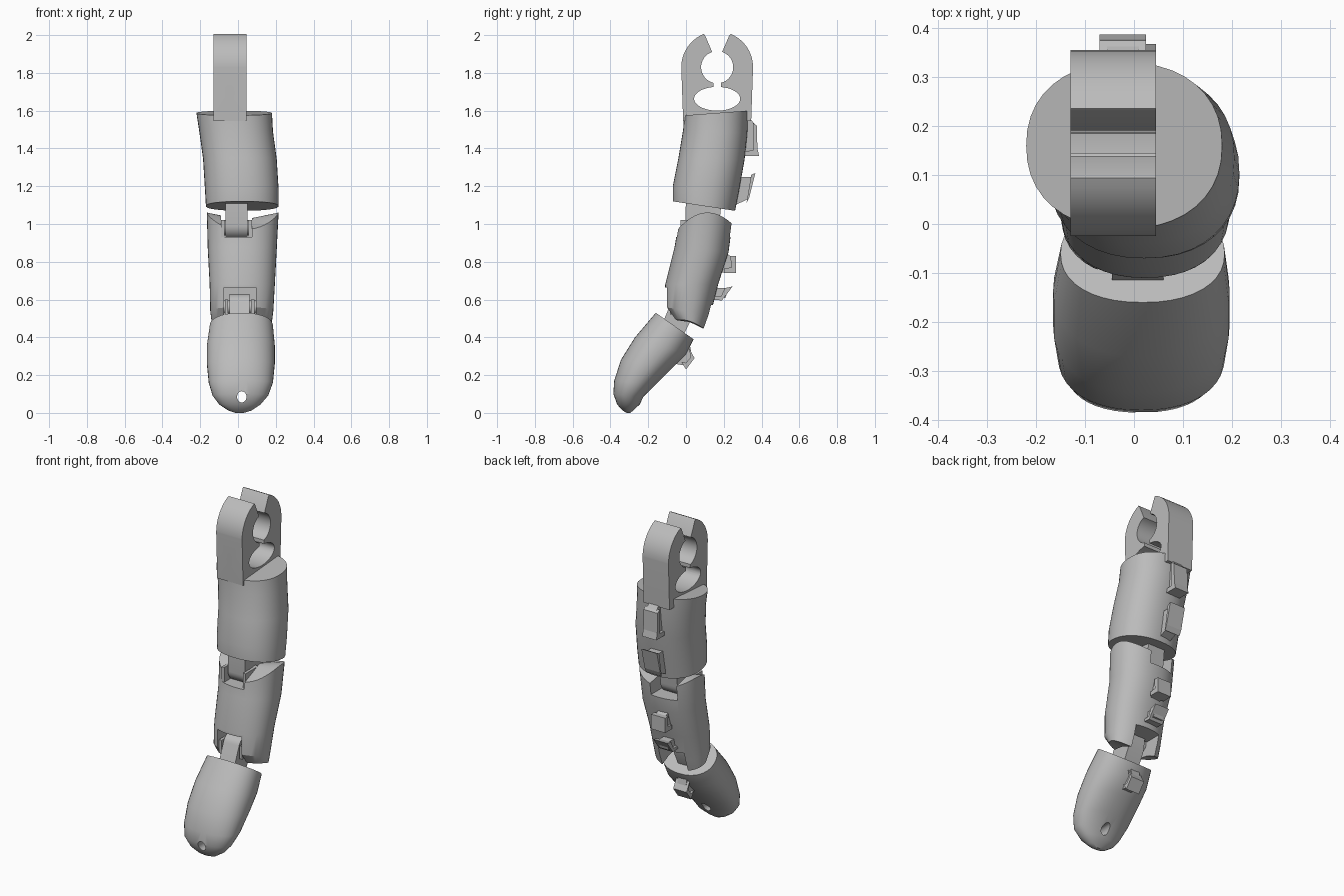
import bpy, bmesh, math
from mathutils import Vector

cube = bpy.data.objects.get("Cube")
if cube:
    bpy.data.objects.remove(cube, do_unlink=True)

grey = bpy.data.materials.new("plain grey")
grey.use_nodes = True
grey.diffuse_color = (0.5, 0.5, 0.5, 1)
grey.node_tree.nodes["Principled BSDF"].inputs["Base Color"].default_value = (0.5, 0.5, 0.5, 1)


def finish(bm, name, smooth=None):
    bmesh.ops.recalc_face_normals(bm, faces=bm.faces)
    mesh = bpy.data.meshes.new(name)
    bm.to_mesh(mesh)
    bm.free()
    mesh.materials.append(grey)
    ob = bpy.data.objects.new(name, mesh)
    bpy.context.collection.objects.link(ob)
    if smooth:
        shade(ob, smooth)
    return ob


def activate(ob):
    bpy.ops.object.select_all(action='DESELECT')
    ob.select_set(True)
    bpy.context.view_layer.objects.active = ob


def shade(ob, degrees=30):
    activate(ob)
    bpy.ops.object.shade_smooth_by_angle(angle=math.radians(degrees))


def loft(name, rings, sides=40, power=0.9):
    """Each ring: left x, right x, front (y, z), back (y, z), side lift."""
    bm = bmesh.new()
    loops = []
    for x0, x1, front, back, lift in rings:
        loop = []
        for i in range(sides):
            a = 2 * math.pi * i / sides
            c, s = (math.copysign(abs(f(a)) ** power, f(a)) for f in (math.cos, math.sin))
            t = (1 - s) / 2
            y = back[0] + (front[0] - back[0]) * t
            z = back[1] + (front[1] - back[1]) * t + lift * (1 - s * s)
            loop.append(bm.verts.new(((x0 + x1) / 2 + c * (x1 - x0) / 2, y, z)))
        loops.append(loop)
    for low, high in zip(loops, loops[1:]):
        for i in range(sides):
            j = (i + 1) % sides
            bm.faces.new((low[i], low[j], high[j], high[i]))
    for loop in (loops[0], loops[-1]):
        centre = bm.verts.new(sum((v.co for v in loop), Vector()) / sides)
        for i in range(sides):
            bm.faces.new((loop[i], loop[(i + 1) % sides], centre))
    return finish(bm, name)


def extrude(name, outline, x0, x1, smooth=None):
    """Side profile of (y, z) points pushed along x."""
    bm = bmesh.new()
    face = bm.faces.new([bm.verts.new((x0, y, z)) for y, z in outline])
    moved = bmesh.ops.extrude_face_region(bm, geom=[face])["geom"]
    bmesh.ops.translate(bm, vec=(x1 - x0, 0, 0),
                        verts=[g for g in moved if isinstance(g, bmesh.types.BMVert)])
    return finish(bm, name, smooth)


def arc(cy, cz, ry, rz, start, end, n=16):
    angles = [math.radians(start + (end - start) * i / n) for i in range(n + 1)]
    return [(cy + ry * math.cos(a), cz + rz * math.sin(a)) for a in angles]


def box(y0, y1, z0, z1):
    return [(y0, z0), (y1, z0), (y1, z1), (y0, z1)]


def cut(ob, cutter):
    cutter.hide_render = True
    mod = ob.modifiers.new("cut", 'BOOLEAN')
    mod.operation, mod.solver, mod.object = 'DIFFERENCE', 'EXACT', cutter
    activate(ob)
    bpy.ops.object.modifier_apply(modifier=mod.name)
    bpy.data.objects.remove(cutter, do_unlink=True)


def bore(x, y, z, rx, rz, length):
    """Oval drill running along y."""
    bm = bmesh.new()
    bmesh.ops.create_cone(bm, cap_ends=True, segments=20, radius1=1, radius2=1, depth=length)
    for v in bm.verts:
        v.co = Vector((x + v.co.x * rx, y + v.co.z, z + v.co.y * rz))
    return finish(bm, "drill")


# Base finger segment
base = loft("base_segment", [
    (-.17, .215, (-.07, 1.12), (.26, 1.07), 0),
    (-.175, .215, (-.07, 1.2), (.28, 1.17), 0),
    (-.185, .205, (-.04, 1.35), (.31, 1.34), 0),
    (-.205, .185, (-.015, 1.5), (.325, 1.48), 0),
    (-.22, .18, (-.01, 1.575), (.33, 1.6), 0)])
shade(base)

# Middle segment, slotted at both ends for the hinges
middle = loft("middle_segment", [
    (-.14, .18, (-.06, .49), (.1, .44), .02),
    (-.147, .187, (-.11, .56), (.13, .52), 0),
    (-.15, .195, (-.11, .68), (.17, .68), 0),
    (-.16, .205, (-.06, .88), (.225, .85), 0),
    (-.165, .215, (-.045, .97), (.245, 1.0), .075)])
cut(middle, extrude("slot", box(-.3, .4, .93, 1.2), -.09, .075))
cut(middle, extrude("slot", box(-.3, .02, .4, .665), -.075, .095))
cut(middle, extrude("slot", box(-.1, .4, .3, .57), -.075, .095))
shade(middle)

# Fingertip, drilled through near the end
tip = loft("fingertip", [
    (-.15, .185, (-.16, .53), (.04, .39), 0),
    (-.165, .195, (-.27, .4), (0, .31), 0),
    (-.165, .195, (-.345, .28), (-.07, .24), 0),
    (-.155, .185, (-.38, .17), (-.16, .15), 0),
    (-.135, .16, (-.385, .1), (-.225, .085), 0),
    (-.1, .12, (-.365, .045), (-.245, .045), 0),
    (-.05, .07, (-.335, .012), (-.28, .012), 0),
    (-.015, .03, (-.315, 0), (-.295, 0), 0)])
cut(tip, bore(.02, -.3, .085, .025, .03, .4))
shade(tip)

# Hinge tabs with rounded ends, and their pins
extrude("upper_hinge_tab", [(.19, 1.13), (.0, 1.13)] + arc(.085, .99, .09, .075, 180, 360),
        -.065, .05, 30)
extrude("upper_hinge_pin", arc(.085, .98, .04, .04, 0, 342, 19), -.1, .085, 30)
extrude("lower_hinge_tab", [(-.13, .46), (-.02, .4), (.03, .5)] + arc(-.02, .57, .06, .06, 0, 160),
        -.045, .06, 30)
extrude("lower_hinge_pin", arc(-.02, .56, .035, .035, 0, 342, 19), -.085, .105, 30)

# Hinge cheeks beside each tab
for side, x in (("right", -.09), ("left", .055)):
    extrude("upper_cheek_" + side, box(-.03, .08, .92, 1.02), x, x + .018)
for side, x in (("right", -.07), ("left", .07)):
    extrude("lower_cheek_" + side, box(-.085, .0, .52, .6), x, x + .018)

# Snap clip: open ring above an oval window
left = [(-.015, 1.545), (-.025, 1.83)] + arc(.165, 1.83, .19, .19, 178, 112, 10)
left += [(.1, 2.0)] + arc(.165, 1.83, .085, .085, 108, 256, 16)
left += [(.145, 1.727)] + arc(.165, 1.663, .122, .063, 100, 270, 18)
right = [(.33 - y, z) for y, z in reversed(left[:-1])]
clip = extrude("snap_clip", left + right, -.13, .045)
cut(clip, bore(-.045, .0, 1.675, .018, .045, .2))
shade(clip)


# Cord hooks along the back: stem plus wider lip
def hook(name, stem, lip, x0, x1):
    extrude(name + "_stem", stem, x0 + .015, x1 - .015)
    extrude(name + "_lip", lip, x0, x1)


hook("top_hook", [(.3, 1.57), (.33, 1.57), (.37, 1.52), (.37, 1.39), (.3, 1.39)],
     [(.355, 1.535), (.375, 1.52), (.378, 1.4), (.387, 1.36), (.31, 1.36), (.31, 1.385), (.355, 1.39)],
     -.07, .025)
hook("second_hook", [(.26, 1.1), (.325, 1.13), (.35, 1.25), (.28, 1.25)],
     [(.32, 1.11), (.335, 1.14), (.367, 1.27), (.345, 1.26)], -.06, .045)
hook("third_hook", [(.18, .85), (.22, .84), (.25, .82), (.24, .75), (.18, .74)],
     [(.235, .83), (.265, .83), (.265, .74), (.2, .74), (.2, .765), (.24, .77)], -.045, .05)
hook("fourth_hook", [(.11, .66), (.225, .66), (.21, .61), (.1, .6)],
     [(.205, .66), (.247, .67), (.19, .595), (.14, .6), (.15, .615), (.185, .615)], -.045, .05)
hook("tip_hook", [(-.05, .36), (.02, .36), (.035, .29), (.0, .25), (-.06, .26)],
     [(.015, .345), (.045, .29), (.0, .23), (-.025, .27), (.0, .265), (.025, .295)], -.035, .055)
